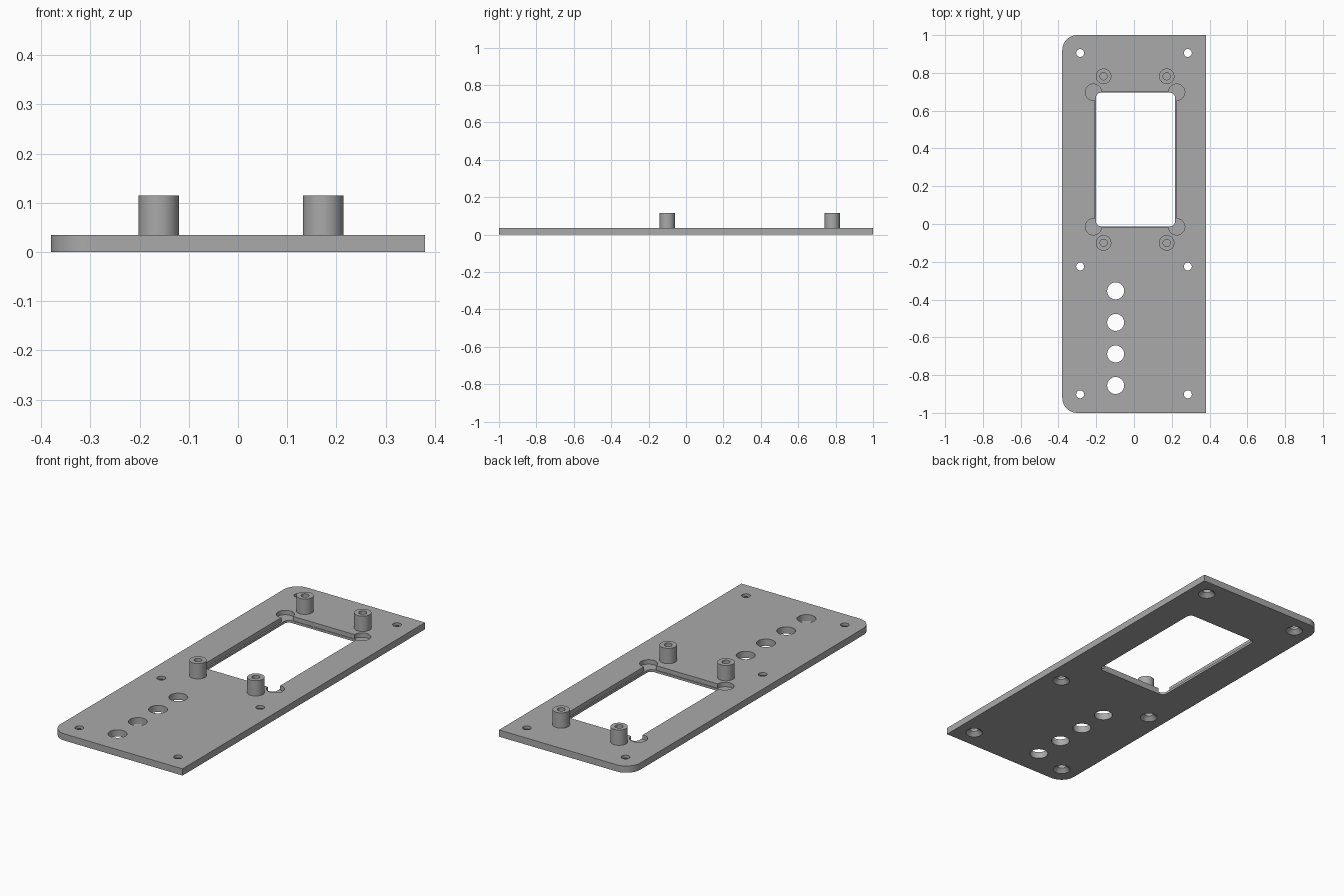
import bpy, bmesh
from math import sin, cos, pi

if "Cube" in bpy.data.objects:
    bpy.data.objects.remove(bpy.data.objects["Cube"])

T = 0.035      # plate thickness
FLOOR = 0.012  # height of the lip and of the corner pockets

grey = bpy.data.materials.new("plain grey")
grey.use_nodes = True
grey.diffuse_color = (0.4, 0.4, 0.4, 1)
grey.node_tree.nodes["Principled BSDF"].inputs["Base Color"].default_value = (0.4, 0.4, 0.4, 1)


def make(name, bm):
    bmesh.ops.recalc_face_normals(bm, faces=bm.faces)
    mesh = bpy.data.meshes.new(name)
    bm.to_mesh(mesh)
    bm.free()
    mesh.materials.append(grey)
    obj = bpy.data.objects.new(name, mesh)
    bpy.context.collection.objects.link(obj)
    return obj


def prism(name, outline, z0, z1):
    bm = bmesh.new()
    base = bm.faces.new([bm.verts.new((x, y, z0)) for x, y in outline])
    top = bmesh.ops.extrude_face_region(bm, geom=[base])["geom"]
    bmesh.ops.translate(bm, vec=(0, 0, z1 - z0),
                        verts=[v for v in top if isinstance(v, bmesh.types.BMVert)])
    return make(name, bm)


def rectangle(x0, x1, y0, y1, r_right, r_left, steps=12):
    """Outline with separate corner radii on the right and left ends."""
    pts = []
    for i, (x, y, r) in enumerate([(x1, y1, r_right), (x0, y1, r_left),
                                   (x0, y0, r_left), (x1, y0, r_right)]):
        if r == 0:
            pts.append((x, y))
            continue
        cx = x - r if x == x1 else x + r
        cy = y - r if y == y1 else y + r
        for k in range(steps + 1):
            a = (i + k / steps) * pi / 2
            pts.append((cx + r * cos(a), cy + r * sin(a)))
    return pts


def lathe(name, x, y, profile, n=40):
    """Closed solid turned from (radius, height) points."""
    bm = bmesh.new()
    rings = [[bm.verts.new((x + r * cos(2 * pi * k / n), y + r * sin(2 * pi * k / n), z))
              for k in range(n)] for r, z in profile]
    for a, b in zip(rings, rings[1:]):
        for k in range(n):
            j = (k + 1) % n
            bm.faces.new((a[k], a[j], b[j], b[k]))
    bm.faces.new(rings[0])
    bm.faces.new(rings[-1])
    return make(name, bm)


def smooth(obj):
    bpy.ops.object.select_all(action="DESELECT")
    obj.select_set(True)
    bpy.context.view_layer.objects.active = obj
    bpy.ops.object.shade_smooth_by_angle()


# Plate, rounded on one long side only
plate = prism("face_plate", rectangle(-0.38, 0.38, -1, 1, 0, 0.08), 0, T)

# Screen window: narrow rounded lip below, square opening above
cutters = [
    prism("window_lip_cutter", rectangle(-0.201, 0.217, -0.012, 0.695, 0.025, 0.025), -0.1, 0.1),
    prism("window_cutter", rectangle(-0.209, 0.224, -0.016, 0.698, 0, 0), FLOOR, 0.1),
]

# Round relief pockets at the window corners
for x in (-0.215, 0.226):
    for y in (-0.015, 0.698):
        cutters.append(lathe("pocket_cutter", x, y, [(0.043, FLOOR), (0.043, 0.1)]))

# Countersunk screw holes
for x in (-0.285, 0.285):
    for y in (-0.902, -0.225, 0.905):
        cutters.append(lathe("screw_cutter", x, y,
                             [(0.042, -0.1), (0.042, 0), (0.021, 0.02), (0.021, 0.1)]))

# Row of button holes
for i in range(4):
    cutters.append(lathe("button_cutter", -0.097, -0.855 + 0.167 * i, [(0.045, -0.1), (0.045, 0.1)]))

for c in cutters:
    mod = plate.modifiers.new(c.name, "BOOLEAN")
    mod.operation = "DIFFERENCE"
    mod.solver = "EXACT"
    mod.object = c
bpy.context.view_layer.objects.active = plate
for mod in list(plate.modifiers):
    bpy.ops.object.modifier_apply(modifier=mod.name)
for c in cutters:
    bpy.data.objects.remove(c)
smooth(plate)

# Hollow standoffs around the window
for x in (-0.161, 0.173):
    for y in (-0.1, 0.782):
        smooth(lathe("standoff", x, y,
                     [(0.041, T), (0.041, 0.115), (0.019, 0.115), (0.019, T + 0.001)]))
